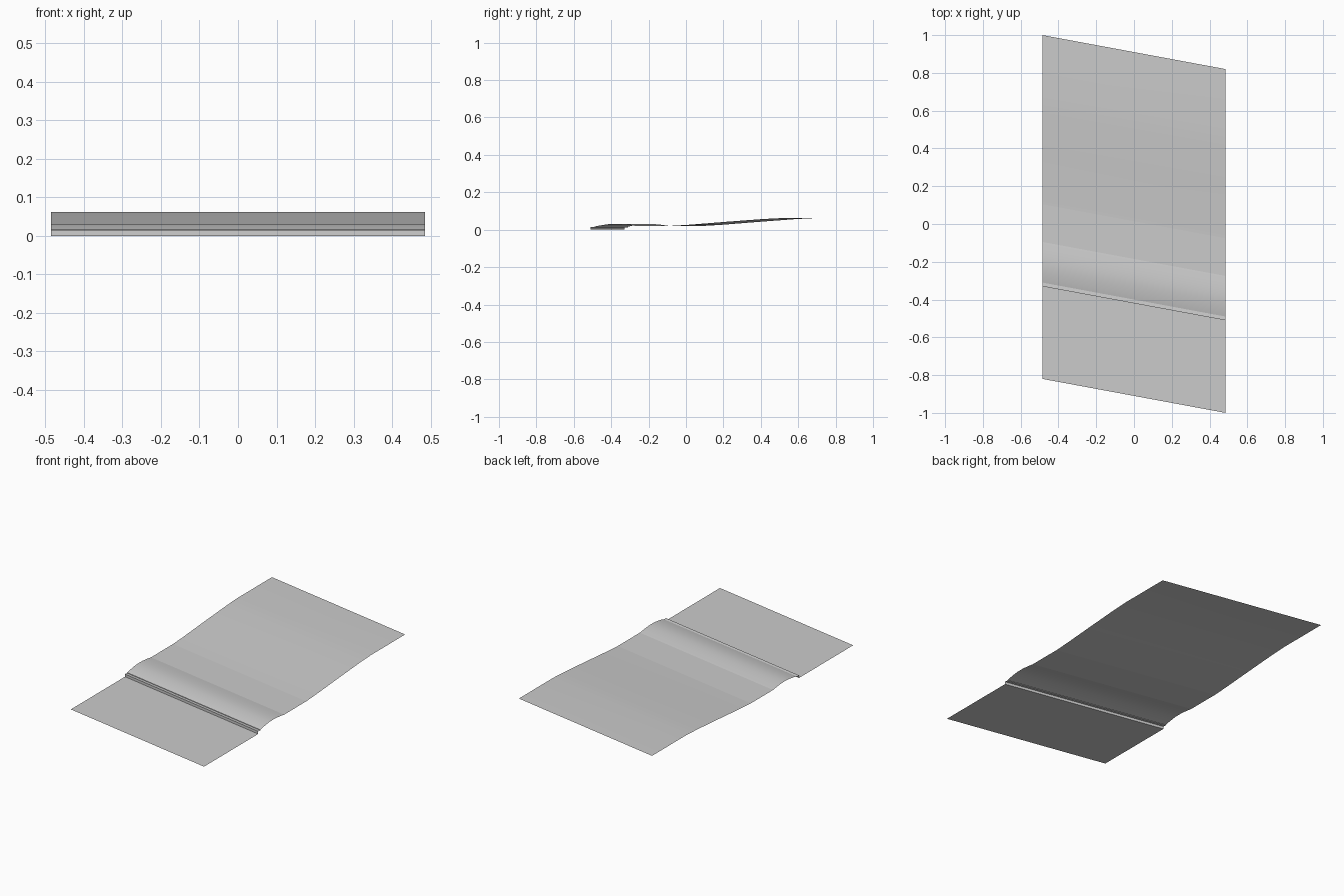
import bpy
import bmesh

cube = bpy.data.objects.get("Cube")
if cube:
    bpy.data.objects.remove(cube, do_unlink=True)

HALF_WIDTH = 0.485
SKEW = -0.09 / HALF_WIDTH   # every strip runs slightly diagonally

grey = bpy.data.materials.new("plain_grey")
grey.use_nodes = True
grey.diffuse_color = (0.6, 0.6, 0.6, 1)
grey.node_tree.nodes["Principled BSDF"].inputs["Base Color"].default_value = (0.6, 0.6, 0.6, 1)


def strip(name, profile, x0=-HALF_WIDTH, x1=HALF_WIDTH):
    """Sweep a (depth, height) profile across the width as a thin open sheet."""
    bm = bmesh.new()
    rows = [[bm.verts.new((x, y + SKEW * x, z)) for x in (x0, x1)] for y, z in profile]
    for (a, b), (d, c) in zip(rows, rows[1:]):
        bm.faces.new((a, b, c, d))
    mesh = bpy.data.meshes.new(name)
    bm.to_mesh(mesh)
    bm.free()
    mesh.materials.append(grey)
    obj = bpy.data.objects.new(name, mesh)
    bpy.context.collection.objects.link(obj)
    bpy.ops.object.select_all(action="DESELECT")
    obj.select_set(True)
    bpy.context.view_layer.objects.active = obj
    bpy.ops.object.shade_smooth_by_angle(angle=0.6)
    return obj


# Flat road and the low kerb beside it
strip("road", [(-0.91, 0), (-0.42, 0)])
strip("kerb", [(-0.42, 0), (-0.42, 0.015), (-0.40, 0.013), (-0.40, 0.016)])

# Rounded verge that rises behind the kerb and falls to the path
strip("verge", [(-0.40, 0.016), (-0.38, 0.021), (-0.35, 0.026), (-0.32, 0.03),
                (-0.29, 0.031), (-0.26, 0.03), (-0.22, 0.026), (-0.185, 0.021)])

# Level path in two panels
PATH = [(-0.185, 0.021), (0.015, 0.021)]
JOINT = 0.125
strip("path_right", PATH, x1=JOINT)
strip("path_left", PATH, x0=JOINT)

# Long bank that climbs and levels out at the back
strip("bank", [(0.015, 0.021), (0.1, 0.026), (0.3, 0.042), (0.5, 0.057),
               (0.6, 0.062), (0.91, 0.062)])
